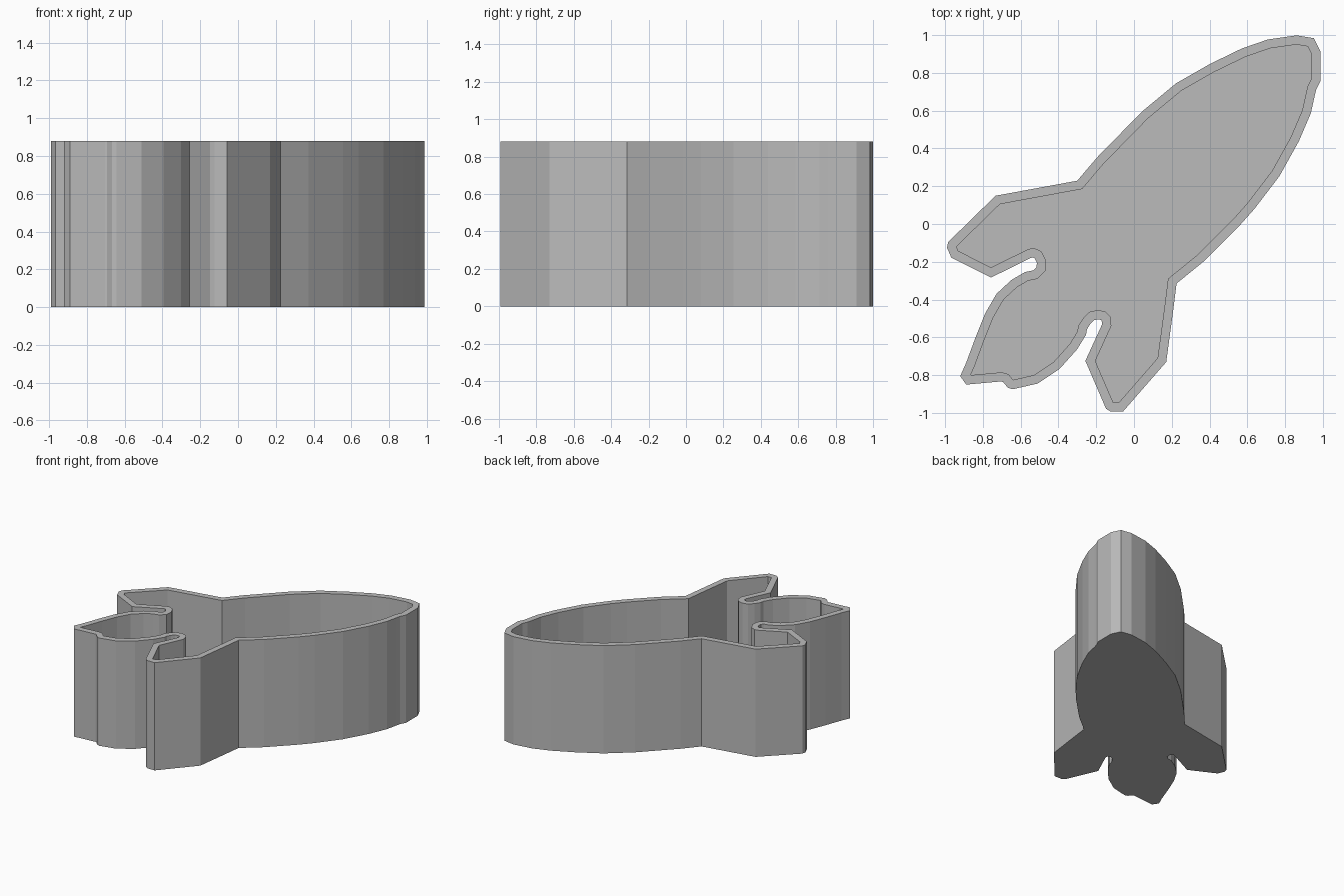
import bpy
import bmesh
import math
from mathutils import Vector

# Remove the default cube
cube = bpy.data.objects.get("Cube")
if cube:
    bpy.data.objects.remove(cube, do_unlink=True)

HEIGHT = 0.88
WALL = 0.048
FLOOR = 0.05

# Inner outline of the rocket tray, clockwise, grouped by part
nose = [(.86, .95), (.92, .94), (.94, .9), (.94, .77), (.92, .73), (.91, .69)]
right_hull = [(.89, .6), (.83, .46), (.73, .28), (.6, .11), (.52, .02),
              (.34, -.16), (.18, -.29)]
right_fin = [(.16, -.45), (.125, -.71), (-.08, -.945), (-.11, -.945), (-.205, -.725),
             (-.12, -.54)]
right_slot = [(-.125, -.49), (-.15, -.465), (-.19, -.455), (-.235, -.465),
              (-.27, -.5), (-.295, -.54)]
flame = [(-.3, -.57), (-.34, -.635), (-.425, -.73), (-.53, -.8), (-.64, -.825),
         (-.665, -.795), (-.7, -.785), (-.865, -.8), (-.845, -.755), (-.795, -.62),
         (-.745, -.495), (-.69, -.4), (-.62, -.335), (-.56, -.3)]
left_slot = [(-.51, -.29), (-.47, -.25), (-.465, -.195), (-.49, -.145),
             (-.53, -.127), (-.56, -.133)]
left_fin = [(-.757, -.23), (-.93, -.143), (-.94, -.12), (-.71, .105), (-.275, .185)]
left_hull = [(-.16, .32), (.075, .56), (.25, .705), (.425, .805), (.59, .885),
             (.72, .93)]

outline = [Vector(p) for part in (nose, right_hull, right_fin, right_slot, flame,
                                  left_slot, left_fin, left_hull) for p in part]


def offset_corner(before, point, after, width):
    """Outward offset of one corner; sharp outer corners get a cut-off tip."""
    d1 = (point - before).normalized()
    d2 = (after - point).normalized()
    n1 = Vector((-d1.y, d1.x))
    n2 = Vector((-d2.y, d2.x))
    turn = math.atan2(d1.y * d2.x - d1.x * d2.y, d1.dot(d2))
    if turn > math.radians(60):
        reach = math.tan(turn / 4)
        return [point + width * (n1 + reach * d1), point + width * (n2 - reach * d2)]
    return [point + width * (n1 + n2) / (1 + n1.dot(n2))]


def add_loop(bm, points, z):
    return [bm.verts.new((p.x, p.y, z)) for p in points]


def add_wall(bm, low, high):
    for i in range(len(low)):
        j = (i + 1) % len(low)
        bm.faces.new((low[i], low[j], high[j], high[i]))


# Outer outline, remembering which outer points belong to each inner point
count = len(outline)
outer_points, groups = [], []
for i, point in enumerate(outline):
    corner = offset_corner(outline[i - 1], point, outline[(i + 1) % count], WALL)
    groups.append(range(len(outer_points), len(outer_points) + len(corner)))
    outer_points += corner

bm = bmesh.new()
outer_low = add_loop(bm, outer_points, 0)
outer_high = add_loop(bm, outer_points, HEIGHT)
inner_low = add_loop(bm, outline, FLOOR)
inner_high = add_loop(bm, outline, HEIGHT)

# Outer and inner walls, underside and floor
add_wall(bm, outer_low, outer_high)
add_wall(bm, inner_low, inner_high)
bm.faces.new(outer_low)
bm.faces.new(inner_low)

# Flat rim between the two outlines
for i, group in enumerate(groups):
    j = (i + 1) % count
    if len(group) > 1:
        bm.faces.new((inner_high[i], outer_high[group[0]], outer_high[group[1]]))
    bm.faces.new((inner_high[i], outer_high[group[-1]],
                  outer_high[groups[j][0]], inner_high[j]))

bmesh.ops.recalc_face_normals(bm, faces=bm.faces)
mesh = bpy.data.meshes.new("rocket_tray")
bm.to_mesh(mesh)
bm.free()
tray = bpy.data.objects.new("rocket_tray", mesh)
bpy.context.collection.objects.link(tray)

# Plain grey material
grey = bpy.data.materials.new("plain_grey")
grey.use_nodes = True
colour = (0.5, 0.5, 0.5, 1)
grey.diffuse_color = colour
grey.node_tree.nodes["Principled BSDF"].inputs["Base Color"].default_value = colour
mesh.materials.append(grey)
